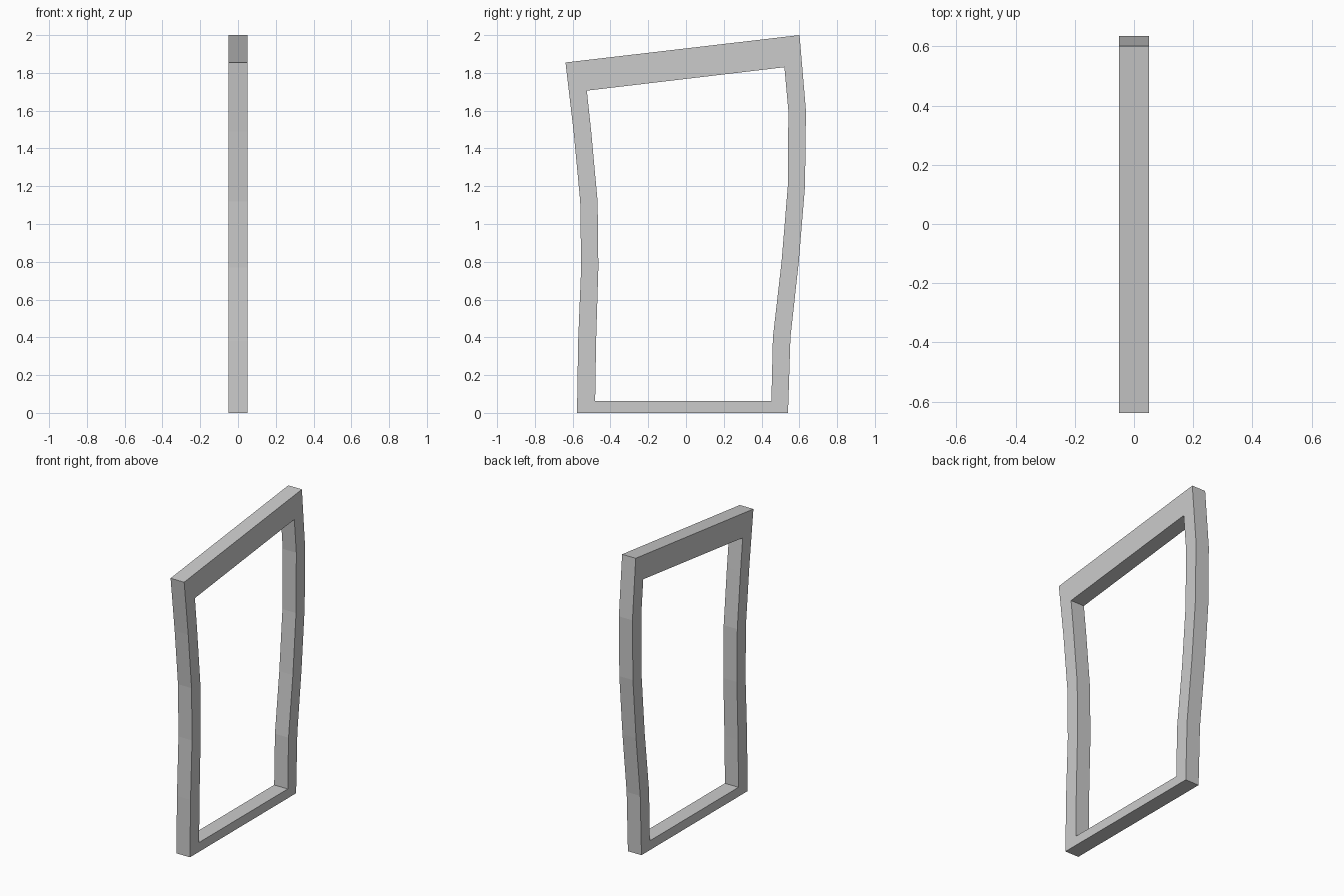
import bpy, bmesh

if "Cube" in bpy.data.objects:
    bpy.data.objects.remove(bpy.data.objects["Cube"])

DEPTH = 0.10

# Side profiles as (outer y, outer z, inner y, inner z), bottom to top
left_post = [(-0.577, 0.0, -0.481, 0.062), (-0.571, 0.38, -0.476, 0.38),
             (-0.555, 0.77, -0.464, 0.77), (-0.56, 1.12, -0.468, 1.12),
             (-0.595, 1.49, -0.502, 1.49), (-0.638, 1.855, -0.525, 1.706)]
right_post = [(0.540, 0.0, 0.452, 0.062), (0.553, 0.40, 0.460, 0.40),
              (0.597, 0.80, 0.506, 0.80), (0.630, 1.20, 0.539, 1.20),
              (0.635, 1.60, 0.542, 1.60), (0.601, 2.0, 0.521, 1.83)]

# One closed run of stations: up the right post, across, down the left post
stations = right_post + left_post[::-1]

bm = bmesh.new()
rings = []
for oy, oz, iy, iz in stations:
    section = [(-DEPTH / 2, oy, oz), (DEPTH / 2, oy, oz),
               (DEPTH / 2, iy, iz), (-DEPTH / 2, iy, iz)]
    rings.append([bm.verts.new(co) for co in section])

# Skin the rectangular section around the frame
for i, a in enumerate(rings):
    b = rings[(i + 1) % len(rings)]
    for k in range(4):
        n = (k + 1) % 4
        bm.faces.new((a[k], a[n], b[n], b[k]))
bmesh.ops.recalc_face_normals(bm, faces=bm.faces[:])

mesh = bpy.data.meshes.new("door_frame")
bm.to_mesh(mesh)
bm.free()
frame = bpy.data.objects.new("door_frame", mesh)
bpy.context.collection.objects.link(frame)
